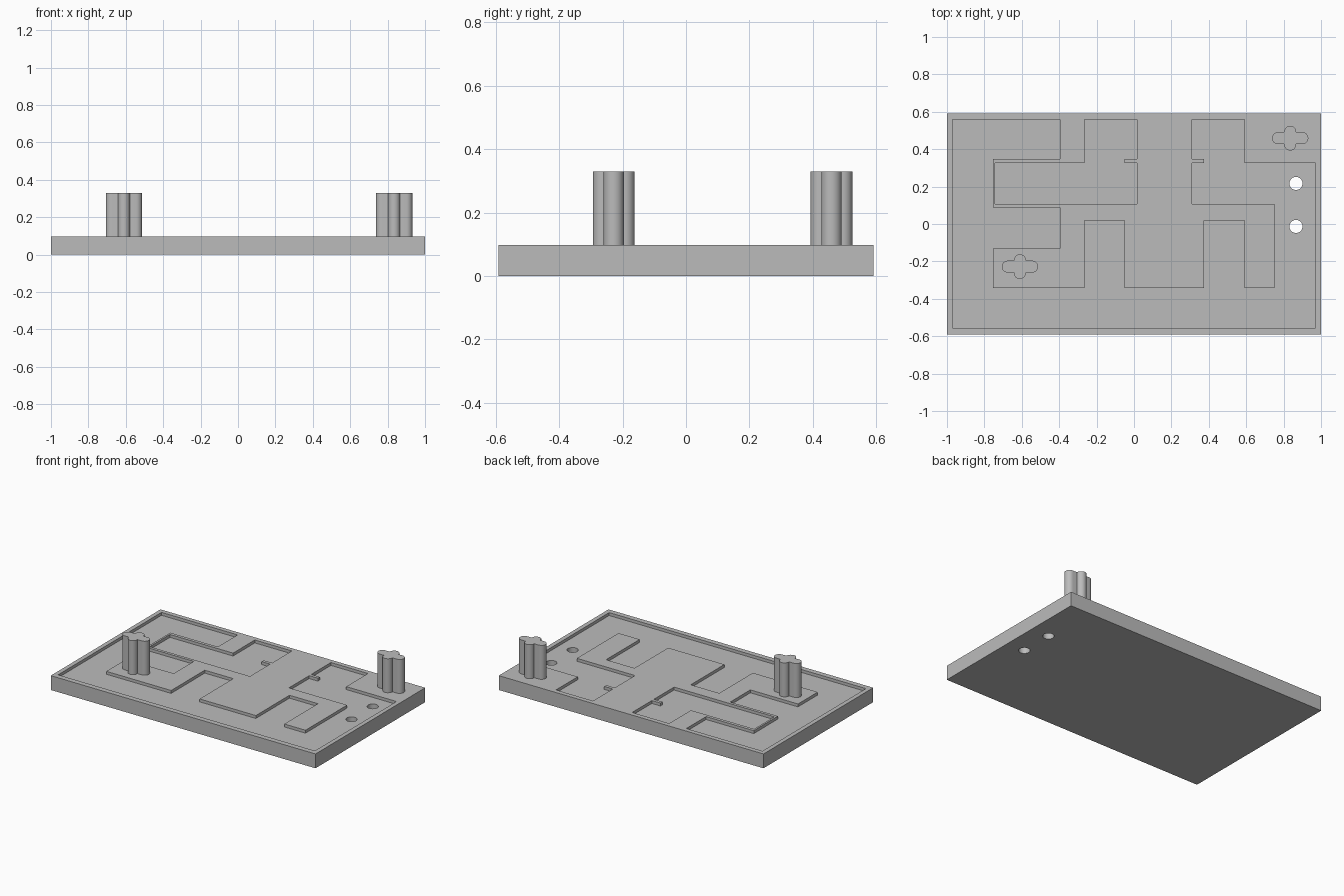
import bpy, bmesh, math

if "Cube" in bpy.data.objects:
    bpy.data.objects.remove(bpy.data.objects["Cube"])

TOP, FLOOR, PIN_TOP = 0.098, 0.078, 0.33

grey = bpy.data.materials.new("matte grey")
grey.use_nodes = True
grey.diffuse_color = (0.5, 0.5, 0.5, 1)
grey.node_tree.nodes["Principled BSDF"].inputs["Base Color"].default_value = (0.5, 0.5, 0.5, 1)


def prism(name, outline, z0, z1):
    """Extrude a flat outline from z0 up to z1."""
    bm = bmesh.new()
    face = bm.faces.new([bm.verts.new((x, y, z0)) for x, y in outline])
    ext = bmesh.ops.extrude_face_region(bm, geom=[face])
    new = [v for v in ext["geom"] if isinstance(v, bmesh.types.BMVert)]
    bmesh.ops.translate(bm, verts=new, vec=(0, 0, z1 - z0))
    bmesh.ops.recalc_face_normals(bm, faces=bm.faces)
    mesh = bpy.data.meshes.new(name)
    bm.to_mesh(mesh)
    bm.free()
    mesh.materials.append(grey)
    obj = bpy.data.objects.new(name, mesh)
    bpy.context.collection.objects.link(obj)
    return obj


def arc(cx, cy, r, start, end, steps):
    return [(cx + r * math.cos(math.radians(start + (end - start) * i / steps)),
             cy + r * math.sin(math.radians(start + (end - start) * i / steps)))
            for i in range(steps + 1)]


def cut(target, cutter):
    mod = target.modifiers.new(cutter.name, 'BOOLEAN')
    mod.operation, mod.solver, mod.object = 'DIFFERENCE', 'EXACT', cutter
    bpy.context.view_layer.objects.active = target
    bpy.ops.object.modifier_apply(modifier=mod.name)
    bpy.data.objects.remove(cutter)


def smooth(obj):
    bpy.ops.object.select_all(action='DESELECT')
    obj.select_set(True)
    bpy.context.view_layer.objects.active = obj
    bpy.ops.object.shade_smooth_by_angle(angle=math.radians(30))


# Base plate
plate = prism("base_plate", [(-1, -0.592), (1, -0.592), (1, 0.592), (-1, 0.592)], 0, TOP)

# Large recess wrapping round the raised track
outer_recess = [
    (-0.97, 0.56), (-0.395, 0.56), (-0.395, 0.347), (-0.755, 0.347), (-0.755, 0.087),
    (-0.395, 0.087), (-0.395, -0.13), (-0.755, -0.13), (-0.755, -0.343), (-0.265, -0.343),
    (-0.265, 0.02), (-0.05, 0.02), (-0.05, -0.343), (0.375, -0.343), (0.375, 0.02),
    (0.59, 0.02), (0.59, -0.343), (0.75, -0.343), (0.75, 0.107), (0.31, 0.107),
    (0.31, 0.325), (0.375, 0.325), (0.375, 0.347), (0.31, 0.347), (0.31, 0.56),
    (0.59, 0.56), (0.59, 0.325), (0.97, 0.325), (0.97, -0.556), (-0.97, -0.556)]
# Inner recess with its small side notch
inner_recess = [
    (-0.265, 0.56), (0.015, 0.56), (0.015, 0.347), (-0.05, 0.347), (-0.05, 0.325),
    (0.015, 0.325), (0.015, 0.107), (-0.742, 0.107), (-0.742, 0.325), (-0.265, 0.325)]
for name, outline in (("outer_recess", outer_recess), ("inner_recess", inner_recess)):
    cut(plate, prism(name, outline, FLOOR, TOP + 0.1))

# Two round through holes
for y in (0.217, -0.013):
    cut(plate, prism("hole", arc(0.866, y, 0.035, 0, 360, 40)[:-1], -0.1, TOP + 0.1))
smooth(plate)

# Upright pins with a four-lobed section
R, LONG, SHORT = 0.032, 0.065, 0.034
lobes = []
for angle, reach in ((0, LONG), (90, SHORT), (180, LONG), (270, SHORT)):
    cx = reach * math.cos(math.radians(angle))
    cy = reach * math.sin(math.radians(angle))
    lobes += arc(cx, cy, R, angle - 90, angle + 90, 14)
    # Inner corner between neighbouring lobes
    a = math.radians(angle + 45)
    lobes.append((R * 1.42 * math.cos(a), R * 1.42 * math.sin(a)))
for name, px, py in (("front_right_pin", -0.61, -0.228), ("back_left_pin", 0.835, 0.459)):
    smooth(prism(name, [(px + x, py + y) for x, y in lobes], TOP, PIN_TOP))
